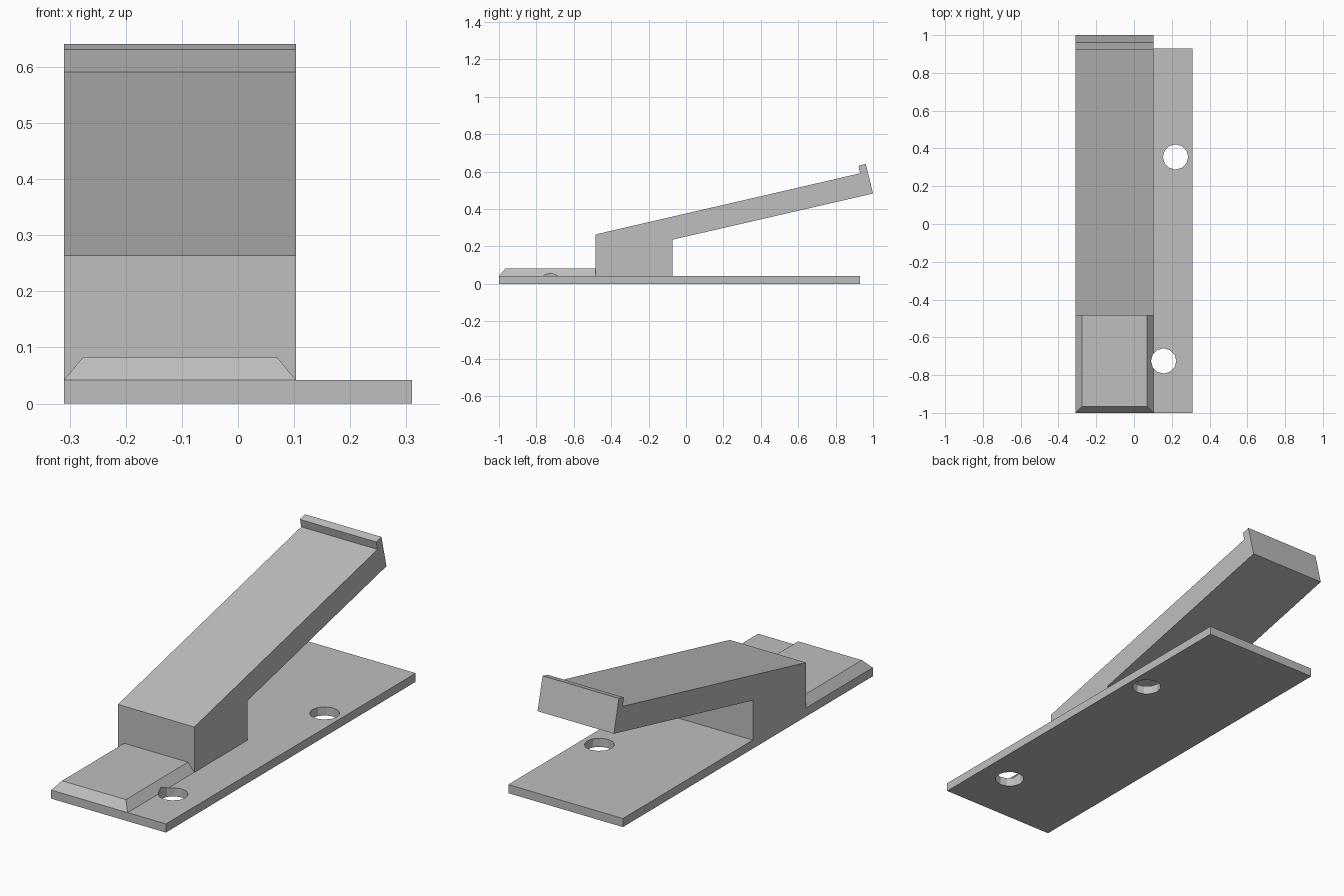
import bpy
import bmesh
from mathutils import Vector

cube = bpy.data.objects.get("Cube")
if cube:
    bpy.data.objects.remove(cube, do_unlink=True)

grey = bpy.data.materials.new("plain grey")
grey.use_nodes = True
COLOUR = (0.52, 0.52, 0.52, 1)
grey.diffuse_color = COLOUR
grey.node_tree.nodes["Principled BSDF"].inputs["Base Color"].default_value = COLOUR

LEFT, RIGHT = 0.103, -0.31     # width shared by the arm and the step
BASE_TOP, STEP_TOP = 0.042, 0.083
BLOCK_FRONT = -0.485


def finish(name, bm):
    bmesh.ops.recalc_face_normals(bm, faces=bm.faces)
    mesh = bpy.data.meshes.new(name)
    bm.to_mesh(mesh)
    bm.free()
    mesh.materials.append(grey)
    obj = bpy.data.objects.new(name, mesh)
    bpy.context.collection.objects.link(obj)
    return obj


def extrude(name, points, direction):
    bm = bmesh.new()
    face = bm.faces.new([bm.verts.new(p) for p in points])
    result = bmesh.ops.extrude_face_region(bm, geom=[face])
    verts = [g for g in result["geom"] if isinstance(g, bmesh.types.BMVert)]
    bmesh.ops.translate(bm, verts=verts, vec=Vector(direction))
    return finish(name, bm)


# Flat base plate
base = extrude("base_plate", [(-0.31, -1, 0), (0.31, -1, 0), (0.31, 0.93, 0), (-0.31, 0.93, 0)],
               (0, 0, BASE_TOP))

# Upright block and sloping arm with a lip at its raised end
profile = [(BLOCK_FRONT, BASE_TOP), (BLOCK_FRONT, 0.264), (0.931, 0.591), (0.922, 0.631),
           (0.961, 0.641), (1, 0.483), (-0.073, 0.236), (-0.073, BASE_TOP)]
extrude("sloping_arm", [(RIGHT, y, z) for y, z in profile], (LEFT - RIGHT, 0, 0))

# Raised step, chamfered on its front and sides
step = extrude("front_step", [(RIGHT, -1, BASE_TOP), (LEFT, -1, BASE_TOP),
                              (LEFT, BLOCK_FRONT, BASE_TOP), (RIGHT, BLOCK_FRONT, BASE_TOP)],
               (0, 0, STEP_TOP - BASE_TOP))
for v in step.data.vertices:
    if v.co.z > BASE_TOP + 0.01:
        v.co.x += 0.034 if v.co.x < 0 else -0.034
        if v.co.y < -0.9:
            v.co.y += 0.035

# Screw holes through the plate and the edge of the step
for label, x, y, targets in (("rear", 0.22, 0.355, [base]), ("front", 0.157, -0.725, [base, step])):
    bm = bmesh.new()
    bmesh.ops.create_cone(bm, cap_ends=True, segments=12, radius1=0.067, radius2=0.067, depth=0.4)
    bmesh.ops.translate(bm, verts=bm.verts, vec=(x, y, 0.05))
    cutter = finish(label + "_hole_cutter", bm)
    cutter.hide_render = True
    cutter.hide_viewport = True
    cutter.display_type = 'WIRE'
    for target in targets:
        mod = target.modifiers.new(label + "_hole", 'BOOLEAN')
        mod.operation = 'DIFFERENCE'
        mod.solver = 'EXACT'
        mod.object = cutter
